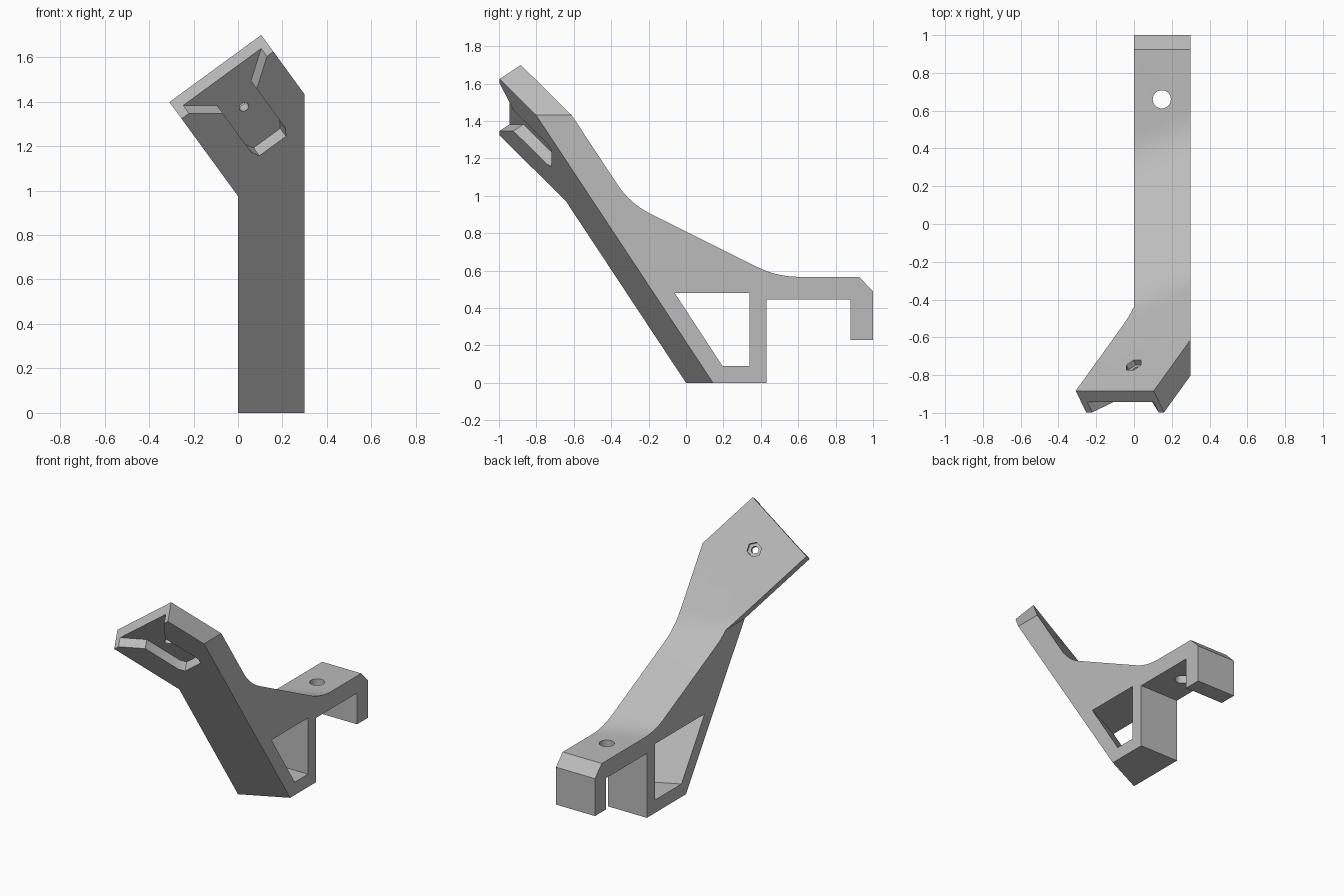
import bpy, bmesh, math
from mathutils import Vector, Matrix

cube = bpy.data.objects.get("Cube")
if cube:
    bpy.data.objects.remove(cube)

SHEAR, SLOPE, BACK = 0.483, 0.661, 0.19     # tilt of the arm and its depth
N = Vector((SHEAR, -1, -SLOPE)).normalized()  # out of the mount face
U = Vector((SLOPE, 0, SHEAR)).normalized()    # across the mount
V = U.cross(N)                                # down the mount
CORNER = Vector((-0.25, -0.997, 1.325))
MOUNT = Matrix((U, V, N)).transposed()

grey = bpy.data.materials.new("grey plastic")
grey.use_nodes = True
grey.diffuse_color = (0.5, 0.5, 0.5, 1)
grey.node_tree.nodes["Principled BSDF"].inputs["Base Color"].default_value = grey.diffuse_color


def loft(name, ring_a, ring_b):
    """Closed solid between two matching rings of points."""
    bm = bmesh.new()
    a = [bm.verts.new(p) for p in ring_a]
    b = [bm.verts.new(p) for p in ring_b]
    bm.faces.new(a)
    bm.faces.new(b[::-1])
    for i in range(len(a)):
        j = (i + 1) % len(a)
        bm.faces.new((a[i], b[i], b[j], a[j]))
    bmesh.ops.recalc_face_normals(bm, faces=bm.faces)
    mesh = bpy.data.meshes.new(name)
    bm.to_mesh(mesh)
    bm.free()
    mesh.materials.append(grey)
    obj = bpy.data.objects.new(name, mesh)
    bpy.context.collection.objects.link(obj)
    return obj


def bend(p, q, r, steps=8):
    """Rounded corner from p to r around q."""
    p, q, r = Vector(p), Vector(q), Vector(r)
    ts = [i / steps for i in range(steps + 1)]
    return [tuple(p * (1 - t) ** 2 + q * 2 * t * (1 - t) + r * t * t) for t in ts]


def side_ring(x):
    """Side profile of the bracket at x; the arm shifts back with x."""
    s = SHEAR * x
    upper = bend((-0.511, 1.06), (-0.445, 0.96), (-0.338, 0.906))
    lower = bend((0.235, 0.62), (0.34, 0.567), (0.46, 0.567))
    top = [(-0.997, (0.997 + s) / SLOPE), (-0.883, (0.883 + BACK + s) / SLOPE)]
    hook = [(0.925, 0.567), (1, 0.49), (1, 0.23), (0.88, 0.23), (0.88, 0.447),
            (0.43, 0.447), (0.43, 0)]
    pts = [(s, 0)] + top + [(y + s, z) for y, z in upper + lower] + hook
    return [(x, y, z) for y, z in pts]


def window_ring(x):
    s = SHEAR * x
    return [(x, y, z) for y, z in
            ((s - 0.205, 0.48), (0.34, 0.48), (0.34, 0.09), (s + 0.05, 0.09))]


def mount_prism(name, outline, low, high):
    """Prism on the mount face, from depth low to high along its normal."""
    return loft(name, *[[CORNER + MOUNT @ Vector((a, b, h)) for a, b in outline]
                        for h in (low, high)])


def circle(cx, cy, r, n, turn=0):
    return [(cx + r * math.cos(math.tau * i / n + turn),
             cy + r * math.sin(math.tau * i / n + turn)) for i in range(n)]


def cut(obj, cutter, operation="DIFFERENCE"):
    mod = obj.modifiers.new("cut", "BOOLEAN")
    mod.operation, mod.solver, mod.object = operation, "EXACT", cutter
    bpy.context.view_layer.objects.active = obj
    bpy.ops.object.modifier_apply(modifier=mod.name)
    bpy.data.objects.remove(cutter)


# Bracket body, trimmed to the bent front outline
bracket = loft("bracket", side_ring(-0.5), side_ring(0.4))
outline = [(0, -0.1), (0.3, -0.1), (0.3, 1.432), (-0.105, 1.986), (-0.405, 1.53), (0, 0.975)]
cut(bracket, loft("outline", *[[(x, y, z) for x, z in outline] for y in (-1.5, 1.5)]), "INTERSECT")

# Window through the post
cut(bracket, loft("window", window_ring(-0.1), window_ring(0.4)))

# Funnel-shaped slot in the mount face
half = [(0.016, -0.02), (0.16, 0.117), (0.16, 0.40), (0.18, 0.44)]
slot = half + [(0.508 - a, b) for a, b in reversed(half)]
cut(bracket, mount_prism("slot", slot, -0.07, 0.1))

# Screw hole and hexagonal nut pocket in the mount
cut(bracket, mount_prism("screw_hole", circle(0.254, 0.215, 0.023, 24), -0.3, 0.1))
cut(bracket, mount_prism("nut_pocket", circle(0.254, 0.215, 0.048, 6), -0.3, -0.115))

# Upright hole through the hook
hole = circle(0.147, 0.66, 0.048, 32)
cut(bracket, loft("hook_hole", *[[(x, y, z) for x, y in hole] for z in (0.4, 0.6)]))

bpy.ops.object.select_all(action="DESELECT")
bracket.select_set(True)
bpy.context.view_layer.objects.active = bracket
bpy.ops.object.shade_smooth_by_angle(angle=math.radians(30))
